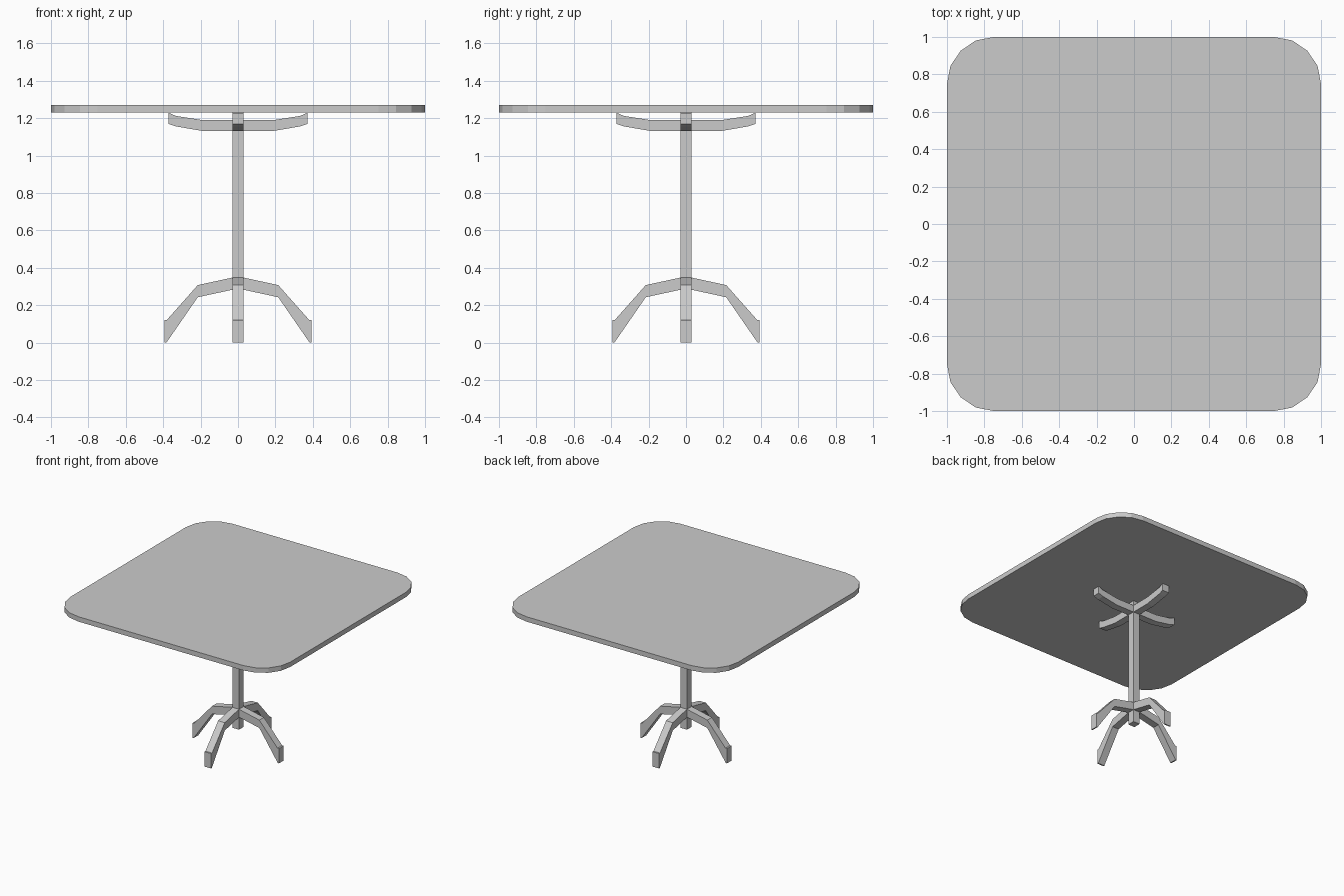
import bpy
import bmesh
from math import cos, sin, pi
from mathutils import Matrix

if "Cube" in bpy.data.objects:
    bpy.data.objects.remove(bpy.data.objects["Cube"])


def prism(name, outline, z0, z1, matrix=None):
    """Extrude a 2D outline from z0 to z1, then place it with a matrix."""
    bm = bmesh.new()
    face = bm.faces.new([bm.verts.new((x, y, z0)) for x, y in outline])
    ext = bmesh.ops.extrude_face_region(bm, geom=[face])
    for v in ext["geom"]:
        if isinstance(v, bmesh.types.BMVert):
            v.co.z = z1
    if matrix:
        bm.transform(matrix)
    bmesh.ops.recalc_face_normals(bm, faces=bm.faces)
    mesh = bpy.data.meshes.new(name)
    bm.to_mesh(mesh)
    bm.free()
    obj = bpy.data.objects.new(name, mesh)
    bpy.context.collection.objects.link(obj)
    return obj


# Table top: square with four-segment rounded corners
R = 0.25
top = []
for q, (sx, sy) in enumerate([(1, 1), (-1, 1), (-1, -1), (1, -1)]):
    for i in range(5):
        a = (q + i / 4) * pi / 2
        top.append((sx * (1 - R) + R * cos(a), sy * (1 - R) + R * sin(a)))
prism("table_top", top, 1.23, 1.27)

# Central square column
W = 0.03
prism("column", [(-W, -W), (W, -W), (W, W), (-W, W)], 0.18, 1.23)

# Side profiles (distance from centre, height)
leg = [(0, 0.35), (0.03, 0.348), (0.215, 0.308), (0.38, 0.122), (0.393, 0.122),
       (0.393, 0), (0.383, 0), (0.215, 0.243), (0.03, 0.283), (0, 0.283)]
arm = [(0, 1.19), (0.19, 1.19), (0.33, 1.212), (0.372, 1.229),
       (0.372, 1.17), (0.33, 1.156), (0.19, 1.132), (0, 1.132)]

# Four splayed legs and four arms supporting the top
upright = Matrix.Rotation(pi / 2, 4, 'X')
for i, side in enumerate(["right", "back", "left", "front"]):
    turn = Matrix.Rotation(i * pi / 2, 4, 'Z') @ upright
    prism(side + "_leg", leg, -W, W, turn)
    prism(side + "_support_arm", arm, -W, W, turn)
